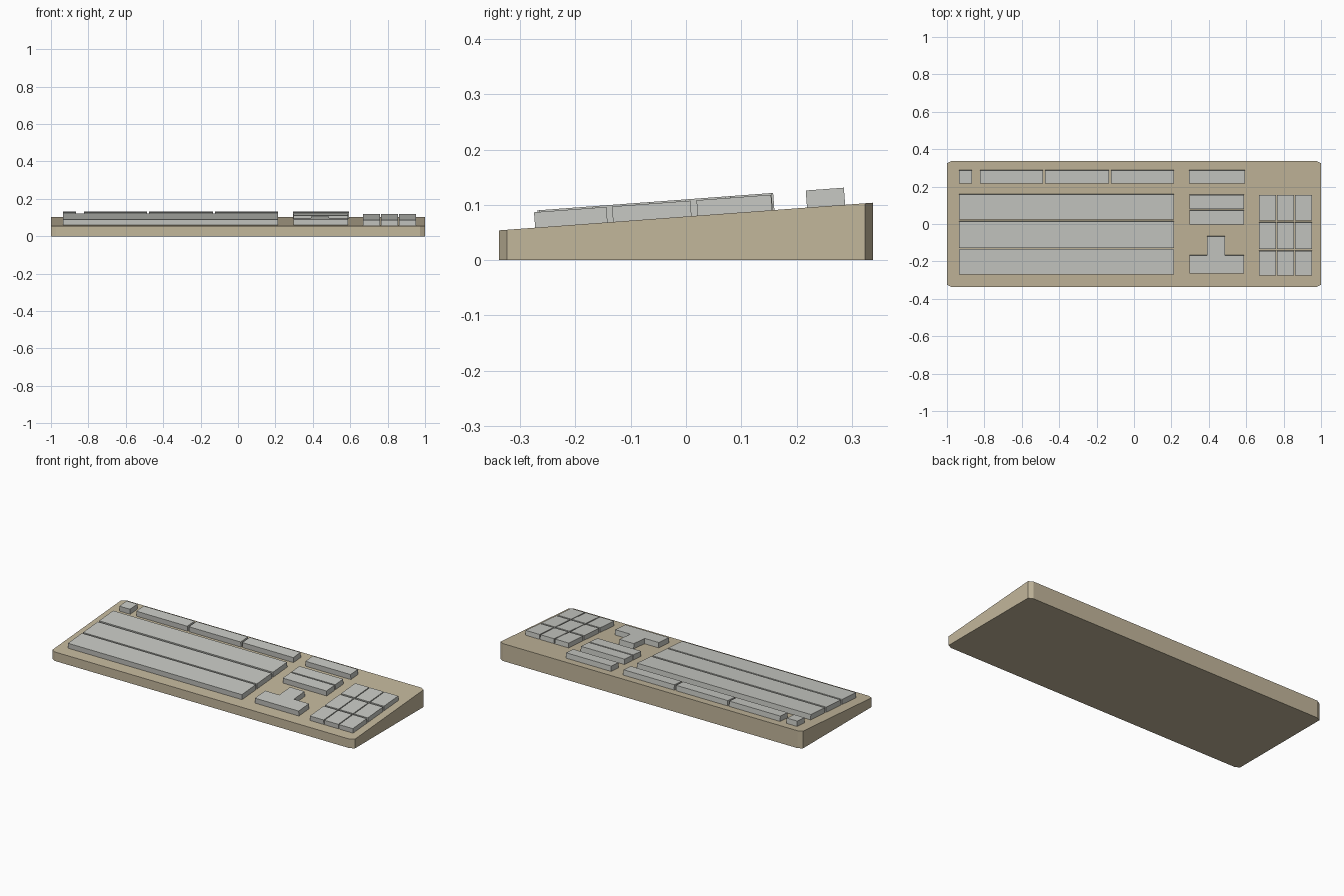
import bpy, bmesh, math
from mathutils import Matrix, Vector

if "Cube" in bpy.data.objects:
    bpy.data.objects.remove(bpy.data.objects["Cube"])


def material(name, rgb):
    m = bpy.data.materials.new(name)
    m.diffuse_color = (*rgb, 1)
    m.use_nodes = True
    m.node_tree.nodes["Principled BSDF"].inputs["Base Color"].default_value = m.diffuse_color
    return m


TAN = material("case beige", (0.545, 0.472, 0.330))
GREY = material("key light grey", (0.575, 0.584, 0.546))

HX, HY = 1.0, 0.338              # half size of the case
Z_FRONT, Z_BACK = 0.054, 0.104   # case height at front and back
SLOPE = (Z_BACK - Z_FRONT) / (2 * HY)
TILT = math.atan(SLOPE)


def surface(y):
    return Z_FRONT + (y + HY) * SLOPE


def prism(name, outline, top, mat, lean=0.0):
    """Extrude a plan outline; bottom(y) and top from a pair of height functions."""
    low, high = top
    bm = bmesh.new()
    bot = [bm.verts.new((x, y, low(y))) for x, y in outline]
    # key tops are moved along the sloped surface's normal
    cap = [bm.verts.new((x, y - lean, high(y))) for x, y in outline]
    n = len(outline)
    bm.faces.new(cap)
    bm.faces.new(bot[::-1])
    for i in range(n):
        j = (i + 1) % n
        bm.faces.new((bot[i], bot[j], cap[j], cap[i]))
    bmesh.ops.recalc_face_normals(bm, faces=bm.faces)
    me = bpy.data.meshes.new(name)
    bm.to_mesh(me)
    bm.free()
    me.materials.append(mat)
    ob = bpy.data.objects.new(name, me)
    bpy.context.collection.objects.link(ob)
    return ob


def key(name, outline, height):
    return prism(name, outline,
                 (surface, lambda y: surface(y) + height * math.cos(TILT)),
                 GREY, height * math.sin(TILT))


def rect(x0, x1, y0, y1):
    return [(x0, y0), (x1, y0), (x1, y1), (x0, y1)]


# Wedge-shaped case with small clipped corners
cx, cy = 0.026, 0.014
case = [(-HX + cx, -HY), (HX - cx, -HY), (HX, -HY + cy), (HX, HY - cy),
        (HX - cx, HY), (-HX + cx, HY), (-HX, HY - cy), (-HX, -HY + cy)]
prism("case", case, (lambda y: 0.0, surface), TAN)

# Main typing block: three long rows
for i, (y0, y1) in enumerate([(-0.267, -0.135), (-0.125, 0.015), (0.027, 0.160)]):
    key(f"main_key_row_{i + 1}", rect(-0.936, 0.214, y0, y1), 0.031)

# Top row: escape key, three function groups, system group
for name, x0, x1 in [("escape_key", -0.936, -0.866),
                     ("function_keys_1", -0.824, -0.487),
                     ("function_keys_2", -0.476, -0.134),
                     ("function_keys_3", -0.123, 0.214),
                     ("system_keys", 0.294, 0.593)]:
    key(name, rect(x0, x1, 0.219, 0.288), 0.031)

# Navigation rows
for i, (y0, y1) in enumerate([(0.0, 0.074), (0.082, 0.157)]):
    key(f"navigation_keys_{i + 1}", rect(0.298, 0.587, y0, y1), 0.031)

# Arrow keys: upside-down T
key("arrow_keys", [(0.298, -0.263), (0.587, -0.263), (0.587, -0.166), (0.487, -0.166),
                   (0.487, -0.064), (0.391, -0.064), (0.391, -0.166), (0.298, -0.166)], 0.031)

# Number pad: 3 x 3 keys
for r, (y0, y1) in enumerate([(-0.273, -0.142), (-0.132, 0.010), (0.021, 0.156)]):
    for c in range(3):
        x0 = 0.668 + c * 0.0965
        key(f"number_key_{r + 1}_{c + 1}", rect(x0, x0 + 0.091, y0, y1), 0.028)
